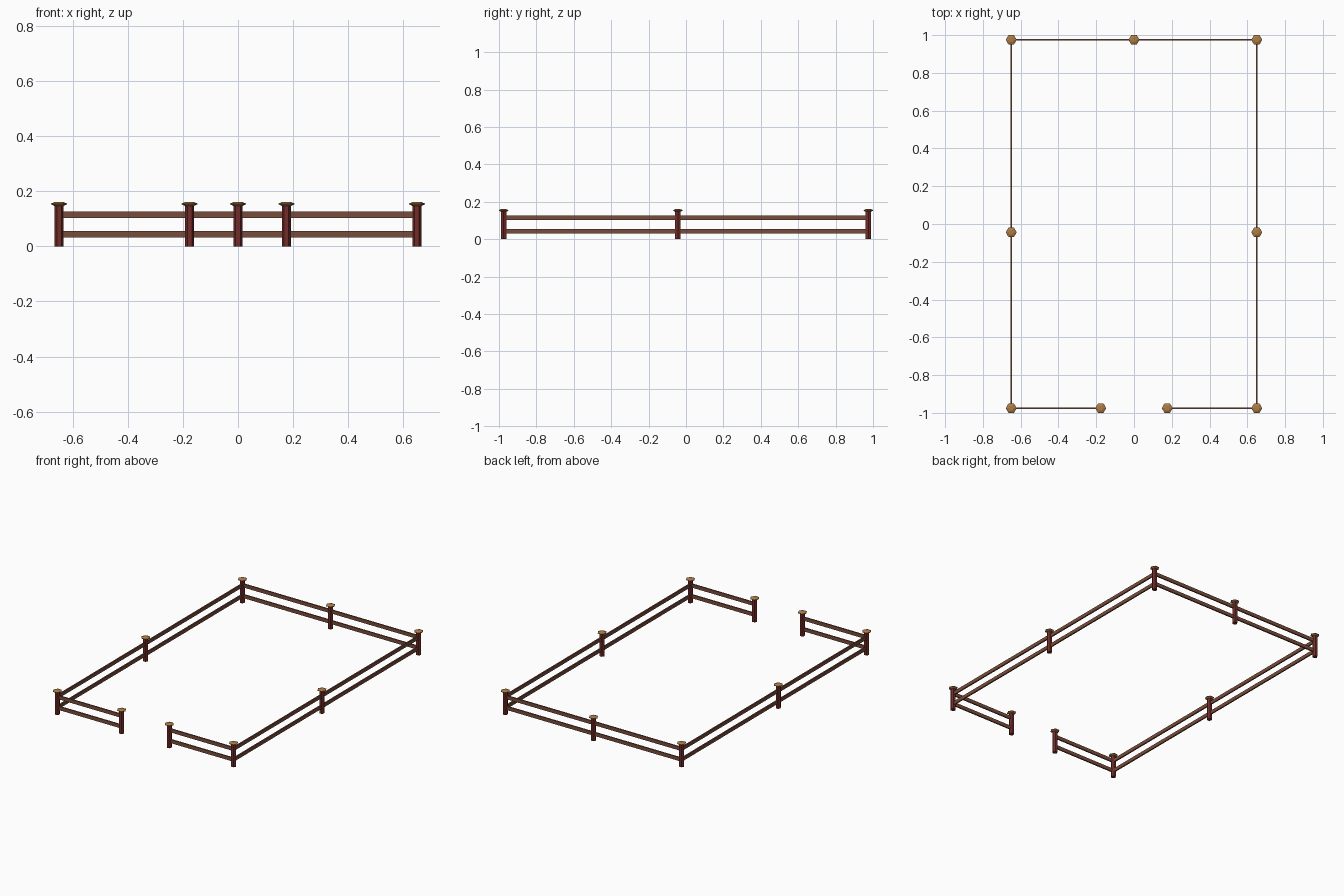
import bpy, bmesh, math
from mathutils import Vector

if "Cube" in bpy.data.objects:
    bpy.data.objects.remove(bpy.data.objects["Cube"])


def material(name, color):
    m = bpy.data.materials.new(name)
    m.diffuse_color = (*color, 1)
    m.use_nodes = True
    m.node_tree.nodes["Principled BSDF"].inputs["Base Color"].default_value = m.diffuse_color
    return m


RED = material("dark_red_post", (0.17, 0.026, 0.022))
BROWN = material("brown_rail", (0.19, 0.072, 0.045))
TAN = material("tan_cap", (0.42, 0.2, 0.06))


def add_object(name, bm, mat):
    bmesh.ops.recalc_face_normals(bm, faces=bm.faces)
    me = bpy.data.meshes.new(name)
    bm.to_mesh(me)
    bm.free()
    me.materials.append(mat)
    ob = bpy.data.objects.new(name, me)
    bpy.context.collection.objects.link(ob)


def hex_stack(name, x, y, profile, mat):
    """Hexagonal solid from (radius, z) rings, corners pointing along x."""
    bm = bmesh.new()
    rings = [[bm.verts.new((x + r * math.cos(i * math.pi / 3),
                            y + r * math.sin(i * math.pi / 3), z))
              for i in range(6)] for r, z in profile]
    for a, b in zip(rings, rings[1:]):
        for i in range(6):
            j = (i + 1) % 6
            bm.faces.new((a[i], a[j], b[j], b[i]))
    bm.faces.new(rings[0][::-1])
    bm.faces.new(rings[-1])
    add_object(name, bm, mat)


def rail(name, p, q, z, mat, thick=0.009, height=0.024):
    """Flat board running between two post centres."""
    p, q = Vector(p), Vector(q)
    d = q - p
    sx, sy = (d.length, thick) if abs(d.x) > abs(d.y) else (thick, d.length)
    bm = bmesh.new()
    bmesh.ops.create_cube(bm, size=1)
    bmesh.ops.scale(bm, vec=(sx, sy, height), verts=bm.verts)
    bmesh.ops.translate(bm, vec=(*((p + q) / 2), z), verts=bm.verts)
    add_object(name, bm, mat)


X, Y, MID, GATE = 0.65, 0.975, -0.044, 0.176

# fence runs clockwise from one side of the gate opening to the other
points = [(-GATE, -Y), (-X, -Y), (-X, MID), (-X, Y), (0, Y),
          (X, Y), (X, MID), (X, -Y), (GATE, -Y)]

# posts with flared hexagonal caps
for n, (x, y) in enumerate(points):
    hex_stack(f"post_{n}", x, y, [(0.0165, 0), (0.0165, 0.151)], RED)
    hex_stack(f"post_cap_{n}", x, y,
              [(0.017, 0.147), (0.029, 0.153), (0.029, 0.156), (0.014, 0.162)], TAN)

# two rails between neighbouring posts
for n, (p, q) in enumerate(zip(points, points[1:])):
    rail(f"lower_rail_{n}", p, q, 0.044, BROWN)
    rail(f"upper_rail_{n}", p, q, 0.115, BROWN)
